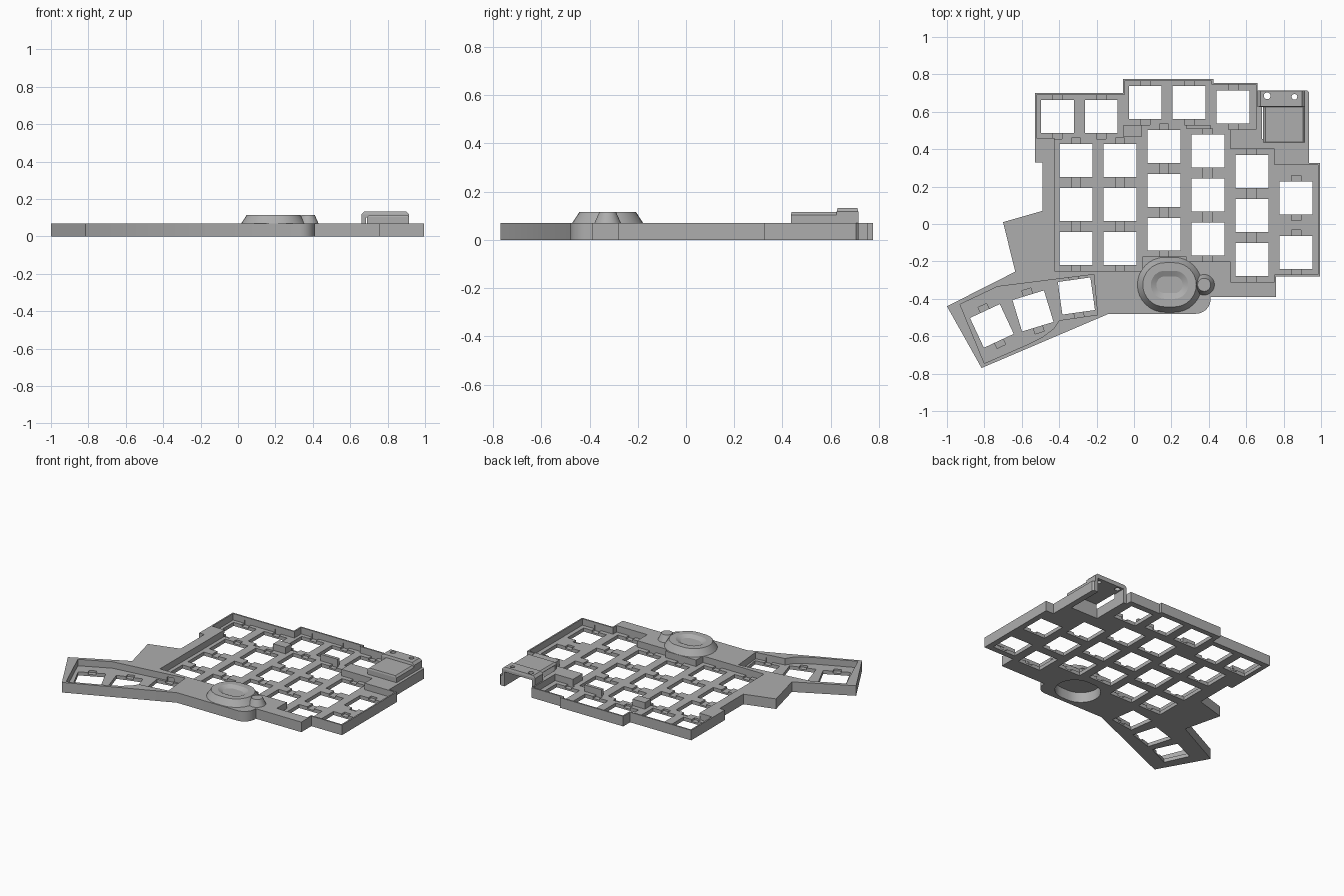
import bpy
import bmesh
from math import cos, sin, pi, radians
from mathutils import Matrix, Vector

if "Cube" in bpy.data.objects:
    bpy.data.objects.remove(bpy.data.objects["Cube"])

grey = bpy.data.materials.new("mid grey")
grey.use_nodes = True
grey.diffuse_color = (0.42, 0.42, 0.42, 1)
grey.node_tree.nodes["Principled BSDF"].inputs["Base Color"].default_value = (0.42, 0.42, 0.42, 1)

HEIGHT, PLATE, SLOT_FLOOR, KEY = 0.07, 0.025, 0.012, 0.176


def finish(name, bm):
    bmesh.ops.recalc_face_normals(bm, faces=bm.faces)
    mesh = bpy.data.meshes.new(name)
    bm.to_mesh(mesh)
    bm.free()
    obj = bpy.data.objects.new(name, mesh)
    bpy.context.collection.objects.link(obj)
    mesh.materials.append(grey)
    return obj


def loft(bm, rings):
    """Skin between equal-length loops of points and cap both ends."""
    loops = [[bm.verts.new(p) for p in ring] for ring in rings]
    n = len(loops[0])
    for a, b in zip(loops, loops[1:]):
        for i in range(n):
            bm.faces.new((a[i], a[(i + 1) % n], b[(i + 1) % n], b[i]))
    bm.faces.new(loops[0][::-1])
    bm.faces.new(loops[-1])


def flat(points, z):
    return [(x, y, z) for x, y in points]


def prism(name, points, z0, z1):
    bm = bmesh.new()
    loft(bm, [flat(points, z0), flat(points, z1)])
    return finish(name, bm)


def rect(x0, x1, y0, y1):
    return [(x0, y0), (x1, y0), (x1, y1), (x0, y1)]


def stadium(cx, cy, r, half=0.0, n=16):
    """Counter-clockwise oval with straight top and bottom sides."""
    pts = []
    for side, start in ((1, -pi / 2), (-1, pi / 2)):
        for i in range(n + 1 if half else n):
            a = start + pi * i / n
            pts.append((cx + side * half + r * cos(a), cy + r * sin(a)))
    return pts


def key_boxes(name, keys, w, h, z0, z1):
    bm = bmesh.new()
    for x, y, angle in keys:
        rot = Matrix.Rotation(radians(angle), 3, "Z")
        pts = [rot @ Vector((sx * w / 2, sy * h / 2, 0)) for sx, sy in
               ((-1, -1), (1, -1), (1, 1), (-1, 1))]
        loft(bm, [[p + Vector((x, y, z)) for p in pts] for z in (z0, z1)])
    return finish(name, bm)


def cut(target, cutters):
    """Subtract each cutter and bake the result."""
    for c in cutters:
        c.hide_render = True
        mod = target.modifiers.new("cut", "BOOLEAN")
        mod.operation, mod.solver, mod.object = "DIFFERENCE", "EXACT", c
        mod.use_self = True
    bpy.context.view_layer.update()
    graph = bpy.context.evaluated_depsgraph_get()
    mesh = bpy.data.meshes.new_from_object(target.evaluated_get(graph))
    target.modifiers.clear()
    target.data = mesh


# Key positions: x, y, rotation
keys = [(-0.41, 0.575, 0), (-0.175, 0.575, 0), (0.06, 0.65, 0), (0.295, 0.65, 0), (0.53, 0.625, 0)]
for x, top in ((-0.31, 0.34), (-0.075, 0.34), (0.16, 0.415), (0.395, 0.39), (0.63, 0.28)):
    keys += [(x, top - 0.235 * row, 0) for row in range(3)]
keys += [(0.867, 0.14, 0), (0.867, -0.152, 0)]
keys += [(-0.308, -0.385, 8), (-0.54, -0.465, 17), (-0.76, -0.545, 25)]

# Case outline
outline = [(-0.53, 0.70), (-0.06, 0.70), (-0.06, 0.775), (0.425, 0.775), (0.425, 0.755),
           (0.66, 0.755), (0.66, 0.715), (0.925, 0.715), (0.935, 0.705), (0.935, 0.325),
           (0.995, 0.325), (0.995, -0.28), (0.76, -0.28), (0.76, -0.39), (0.41, -0.39)]
outline += [(0.33 + 0.08 * cos(a), -0.40 - 0.08 * sin(a)) for a in (pi * i / 16 for i in range(1, 9))]
outline += [(-0.135, -0.48), (-0.815, -0.77), (-1.0, -0.44), (-0.635, -0.255), (-0.70, 0.01),
            (-0.49, 0.07), (-0.49, 0.33), (-0.53, 0.33)]
case = prism("case_body", outline[::-1], 0, HEIGHT)

# Recesses that lower the key plates
main_recess = [(-0.52, 0.69), (-0.05, 0.69), (-0.05, 0.765), (0.415, 0.765), (0.415, 0.745),
               (0.652, 0.745), (0.652, 0.505), (0.515, 0.505), (0.515, 0.40), (0.752, 0.40),
               (0.752, 0.315), (0.985, 0.315), (0.985, -0.27), (0.75, -0.27), (0.75, -0.31),
               (0.515, -0.31), (0.515, -0.20), (0.28, -0.20), (0.28, -0.175), (0.045, -0.175),
               (0.045, -0.25), (-0.425, -0.25), (-0.425, 0.46), (-0.52, 0.46)]
thumb_recess = [(-0.93, -0.43), (-0.73, -0.335), (-0.215, -0.27), (-0.195, -0.485), (-0.40, -0.515),
                (-0.43, -0.56), (-0.49, -0.605), (-0.56, -0.64), (-0.80, -0.745)]
dome_x, dome_y = 0.19, -0.325
cutters = [
    prism("main_recess_cutter", main_recess[::-1], PLATE, 0.3),
    prism("thumb_recess_cutter", thumb_recess[::-1], PLATE, 0.3),
    key_boxes("key_hole_cutter", keys, KEY, KEY, -0.1, 0.2),
    key_boxes("clip_slot_cutter", keys, 0.05, KEY + 0.065, SLOT_FLOOR, 0.05),
    prism("dome_cavity_cutter", stadium(dome_x, dome_y, 0.125, 0.025), -0.1, 0.2),
]
bay = prism("controller_bay_cutter", rect(0.685, 0.895, 0.455, 0.9), -0.1, 0.1)
cut(case, cutters + [bay])

# Raised blocks on the key plate
for i, r in enumerate((rect(-0.055, 0.04, 0.465, 0.53), rect(0.28, 0.41, 0.508, 0.53))):
    prism("plate_block_%d" % (i + 1), r, 0.01, HEIGHT)


# Controller cover: chamfered front lid and taller rear housing
def lid(name, x0, x1, y0, y1, top, c):
    bm = bmesh.new()
    loft(bm, [flat(rect(x0, x1, y0, y1), HEIGHT), flat(rect(x0, x1, y0, y1), top - c),
              flat(rect(x0 + c, x1 - c, y0 + c / 4, y1 - c / 4), top)])
    return finish(name, bm)


screw = [prism("screw_hole_cutter_%d" % i, stadium(x, y, r), 0.02, 0.3)
         for i, (x, y, r) in enumerate(((0.712, 0.685, 0.018), (0.858, 0.68, 0.015)))]
front_lid = lid("controller_lid", 0.69, 0.915, 0.435, 0.63, 0.115, 0.012)
rear_lid = lid("controller_housing", 0.66, 0.915, 0.625, 0.715, 0.133, 0.016)
cut(front_lid, [bay])
cut(rear_lid, [bay] + screw)

# Oval dome with a dished centre
bm = bmesh.new()
loft(bm, [flat(stadium(dome_x, dome_y, r, 0.025), z) for r, z in
          ((0.147, HEIGHT), (0.118, 0.115), (0.075, 0.115), (0.045, 0.1))])
dome = finish("dome", bm)

# Small round lobe beside the dome
bm = bmesh.new()
loft(bm, [flat(stadium(0.375, dome_y, r), z) for r, z in ((0.055, HEIGHT), (0.035, 0.115))])
lobe = finish("dome_lobe", bm)

# Remove the helpers and smooth the round parts
for c in cutters + [bay] + screw:
    bpy.data.objects.remove(c)
for obj in (case, dome, lobe):
    bpy.ops.object.select_all(action="DESELECT")
    obj.select_set(True)
    bpy.context.view_layer.objects.active = obj
    bpy.ops.object.shade_smooth_by_angle(angle=radians(25))
